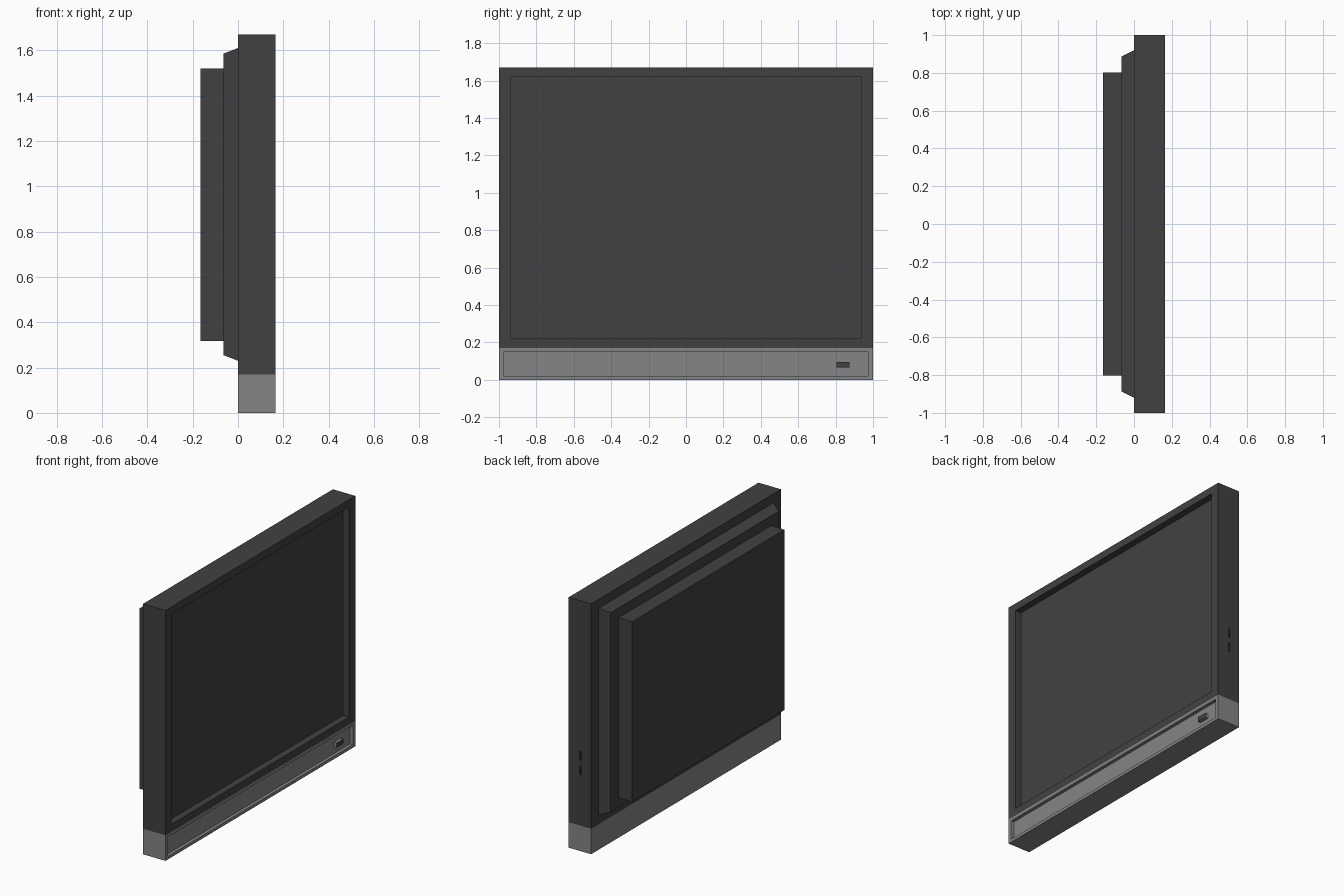
import bpy, bmesh, math

if "Cube" in bpy.data.objects:
    bpy.data.objects.remove(bpy.data.objects["Cube"])


def material(name, v):
    m = bpy.data.materials.new(name)
    m.diffuse_color = (v, v, v, 1)
    m.use_nodes = True
    m.node_tree.nodes["Principled BSDF"].inputs["Base Color"].default_value = m.diffuse_color
    return m


DARK = material("dark grey plastic", 0.053)
GREY = material("mid grey plastic", 0.235)
BLACK = material("black slot", 0.012)


def finish(name, bm, *mats):
    bmesh.ops.recalc_face_normals(bm, faces=bm.faces)
    me = bpy.data.meshes.new(name)
    bm.to_mesh(me)
    bm.free()
    for m in mats:
        me.materials.append(m)
    ob = bpy.data.objects.new(name, me)
    bpy.context.collection.objects.link(ob)
    return ob


def loft(name, rings, mats, open_z=None):
    """Joins rectangles (x, y0, y1, z0, z1) from back to front, capping both ends."""
    bm = bmesh.new()
    loops = [[bm.verts.new(p) for p in ((x, y0, z0), (x, y1, z0), (x, y1, z1), (x, y0, z1))]
             for x, y0, y1, z0, z1 in rings]
    for a, b in zip(loops, loops[1:]):
        for i in range(4):
            j = (i + 1) % 4
            bm.faces.new((a[i], a[j], b[j], b[i]))
    bm.faces.new(loops[0])
    front = bm.faces.new(loops[-1])
    if len(mats) > 1:
        front.material_index = 1
    bmesh.ops.recalc_face_normals(bm, faces=bm.faces)
    # drop the hidden wall where two parts meet
    if open_z is not None:
        hidden = [f for f in bm.faces if all(abs(v.co.z - open_z) < 1e-4 for v in f.verts)]
        bmesh.ops.delete(bm, geom=hidden, context='FACES_ONLY')
    return finish(name, bm, *mats)


# Main housing with recessed screen
loft("screen_housing", [(0, -1, 1, 0.17, 1.67), (0.165, -1, 1, 0.17, 1.67),
                        (0.165, -0.935, 0.935, 0.22, 1.62),
                        (0.12, -0.935, 0.935, 0.22, 1.62)], [DARK], 0.17)

# Lower strip with shallow recessed panel
loft("lower_panel", [(0, -1, 1, 0, 0.17), (0.165, -1, 1, 0, 0.17),
                     (0.165, -0.975, 0.975, 0.02, 0.15),
                     (0.143, -0.975, 0.975, 0.02, 0.15)], [GREY], 0.17)

# Power button with dark front
loft("power_button", [(0.143, 0.805, 0.875, 0.065, 0.097),
                      (0.164, 0.805, 0.875, 0.065, 0.097)], [GREY, DARK])

# Tapered back step and rear cover
loft("back_step", [(-0.065, -0.887, 0.887, 0.255, 1.585),
                   (0, -0.92, 0.92, 0.23, 1.61)], [DARK])
loft("rear_cover", [(-0.165, -0.803, 0.803, 0.318, 1.52),
                    (-0.065, -0.803, 0.803, 0.318, 1.52)], [DARK])


# Rounded slots on the side
def slot(name, z, r=0.011, half=0.023):
    bm = bmesh.new()
    pts = []
    for i in range(14):
        a = math.pi * (i if i < 7 else i - 1) / 6
        pts.append((0.077 + r * math.cos(a), z + r * math.sin(a) + (half if i < 7 else -half)))
    face = bm.faces.new([bm.verts.new((x, 0.999, h)) for x, h in pts])
    ext = bmesh.ops.extrude_face_region(bm, geom=[face])
    for v in ext["geom"]:
        if isinstance(v, bmesh.types.BMVert):
            v.co.y = 1.001
    finish(name, bm, BLACK)


for n, z in (("upper_slot", 0.637), ("lower_slot", 0.538)):
    slot(n, z)
